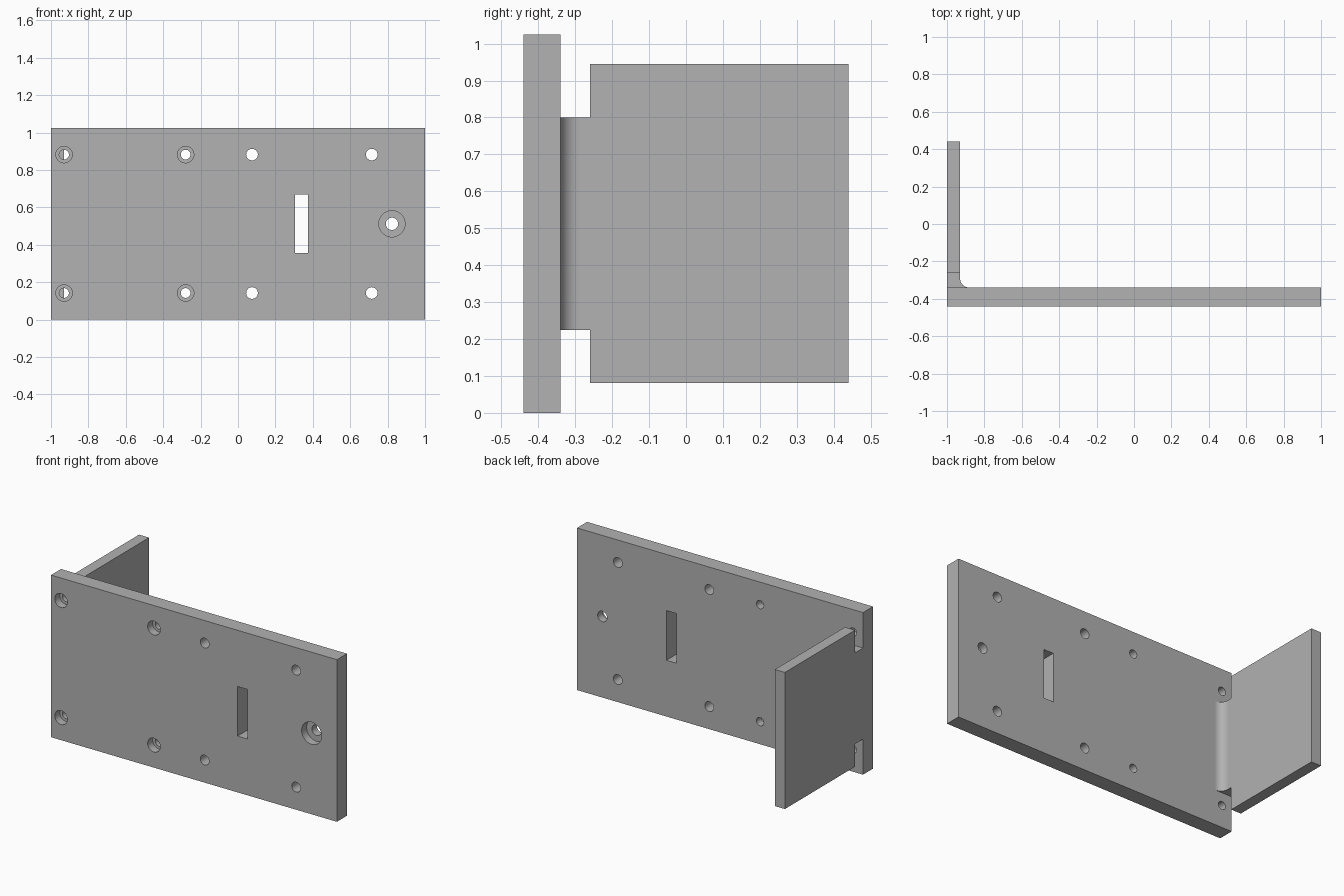
import bpy, bmesh, math
from mathutils import Matrix, Vector

cube = bpy.data.objects.get("Cube")
if cube:
    bpy.data.objects.remove(cube, do_unlink=True)

HEIGHT = 1.025
FRONT, BACK = -0.44, -0.34      # faces of the main plate
FLANGE_X = -0.93                # inner face of the side flange
MID = HEIGHT / 2

steel = bpy.data.materials.new("plain grey")
steel.use_nodes = True
grey = (0.445, 0.445, 0.445, 1)
steel.diffuse_color = grey
steel.node_tree.nodes["Principled BSDF"].inputs["Base Color"].default_value = grey


def make_object(name, bm):
    bmesh.ops.recalc_face_normals(bm, faces=bm.faces)
    mesh = bpy.data.meshes.new(name)
    bm.to_mesh(mesh)
    bm.free()
    mesh.materials.append(steel)
    obj = bpy.data.objects.new(name, mesh)
    bpy.context.collection.objects.link(obj)
    return obj


def add_box(bm, low, high):
    low, high = Vector(low), Vector(high)
    matrix = Matrix.Translation((low + high) / 2) @ Matrix.Diagonal((high - low).to_4d())
    bmesh.ops.create_cube(bm, size=1, matrix=matrix)


def add_drill(bm, x, z, radius, y0, y1):
    matrix = Matrix.Translation((x, (y0 + y1) / 2, z)) @ Matrix.Rotation(math.pi / 2, 4, "X")
    bmesh.ops.create_cone(bm, cap_ends=True, segments=40, radius1=radius,
                          radius2=radius, depth=y1 - y0, matrix=matrix)


def extrude_profile(name, points, direction):
    bm = bmesh.new()
    face = bm.faces.new([bm.verts.new(p) for p in points])
    moved = bmesh.ops.extrude_face_region(bm, geom=[face], use_keep_orig=True)["geom"]
    bmesh.ops.translate(bm, vec=direction,
                        verts=[v for v in moved if isinstance(v, bmesh.types.BMVert)])
    return make_object(name, bm)


def cut(target, bm):
    cutter = make_object("cutter", bm)
    cutter.hide_render = True
    mod = target.modifiers.new("cut", "BOOLEAN")
    mod.operation, mod.solver, mod.object = "DIFFERENCE", "EXACT", cutter
    graph = bpy.context.evaluated_depsgraph_get()
    result = bpy.data.meshes.new_from_object(target.evaluated_get(graph))
    target.modifiers.clear()
    target.data = result
    bpy.data.objects.remove(cutter, do_unlink=True)


# Main plate
bm = bmesh.new()
add_box(bm, (-1, FRONT, 0), (1, BACK, HEIGHT))
plate = make_object("face_plate", bm)

# Screw holes in two rows, one large hole and a slot, plus counterbores
holes, bores = bmesh.new(), bmesh.new()
through = (FRONT - 0.1, BACK + 0.1)
sunk = (FRONT - 0.1, FRONT + 0.05)
for z in (MID - 0.37, MID + 0.37):
    for x in (-0.93, -0.28):
        add_drill(holes, x, z, 0.026, *through)
        add_drill(bores, x, z, 0.044, *sunk)
    for x in (0.075, 0.715):
        add_drill(holes, x, z, 0.031, *through)
add_drill(holes, 0.823, MID, 0.033, *through)
add_drill(bores, 0.823, MID, 0.07, *sunk)
add_box(holes, (0.305, through[0], MID - 0.157), (0.375, through[1], MID + 0.157))
cut(plate, holes)
cut(plate, bores)

# Side flange with a narrow neck at the bend
upper = [(BACK, 0.288), (-0.26, 0.288), (-0.26, 0.432), (0.44, 0.432)]
outline = upper + [(y, -z) for y, z in reversed(upper)]
flange = extrude_profile("side_flange", [(-1, y, MID + z) for y, z in outline],
                         (FLANGE_X + 1, 0, 0))

# Rounded inside corner of the bend
r, steps = 0.05, 12
arc = [(FLANGE_X + r - r * math.cos(a), BACK + r - r * math.sin(a), MID - 0.288)
       for a in (i * math.pi / 2 / steps for i in range(steps + 1))]
fillet = extrude_profile("bend_fillet", [(FLANGE_X, BACK, MID - 0.288)] + arc, (0, 0, 0.576))

bpy.ops.object.select_all(action="DESELECT")
for obj in (plate, flange, fillet):
    obj.select_set(True)
bpy.context.view_layer.objects.active = plate
bpy.ops.object.shade_smooth_by_angle(angle=math.radians(30))
